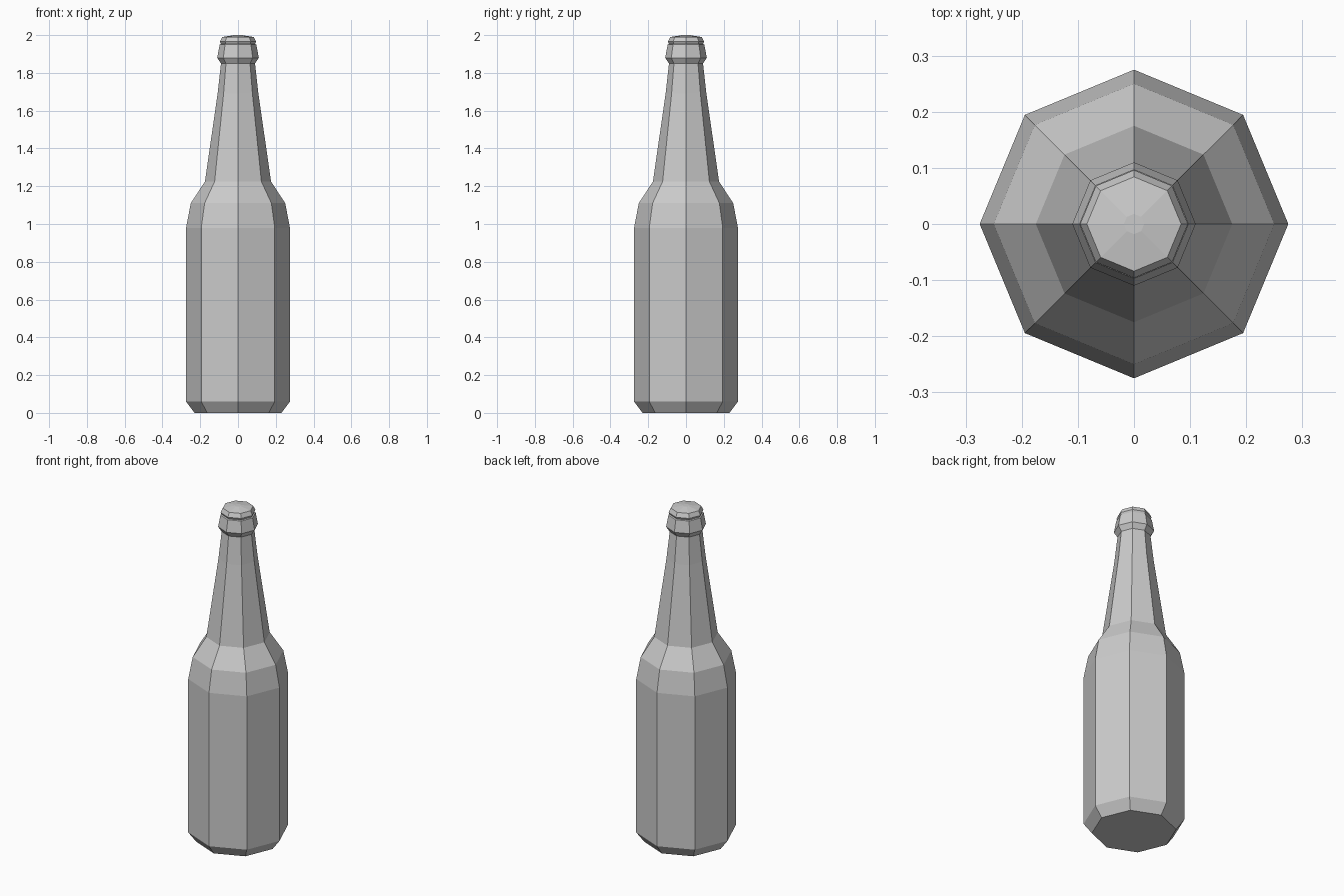
import bpy
import bmesh
from math import cos, sin, tau

cube = bpy.data.objects.get("Cube")
if cube:
    bpy.data.objects.remove(cube, do_unlink=True)

SIDES = 8

# Single glass colour
grey = bpy.data.materials.new("plain grey")
grey.use_nodes = True
colour = (0.6, 0.6, 0.6, 1)
grey.diffuse_color = colour
grey.node_tree.nodes["Principled BSDF"].inputs["Base Color"].default_value = colour


def lathe(name, profile):
    """Spin a (radius, height) profile into a flat-shaded closed solid."""
    bm = bmesh.new()
    rings = [[bm.verts.new((r * cos(tau * i / SIDES), r * sin(tau * i / SIDES), z))
              for i in range(SIDES)] for r, z in profile]
    for low, high in zip(rings, rings[1:]):
        for i in range(SIDES):
            j = (i + 1) % SIDES
            bm.faces.new((low[i], low[j], high[j], high[i]))
    bm.faces.new(rings[0][::-1])
    bm.faces.new(rings[-1])
    mesh = bpy.data.meshes.new(name)
    bm.to_mesh(mesh)
    bm.free()
    mesh.materials.append(grey)
    obj = bpy.data.objects.new(name, mesh)
    bpy.context.collection.objects.link(obj)
    return obj


# Bottle: chamfered base, body, shoulder, neck, lip collar, crowned top
lathe("bottle", [
    (0.23, 0), (0.275, 0.06),
    (0.275, 0.98), (0.25, 1.11),
    (0.175, 1.225), (0.108, 1.69), (0.09, 1.85),
    (0.11, 1.88), (0.097, 1.95),
    (0.09, 1.953), (0.096, 1.965),
    (0.084, 1.99), (0.018, 2.0),
])
